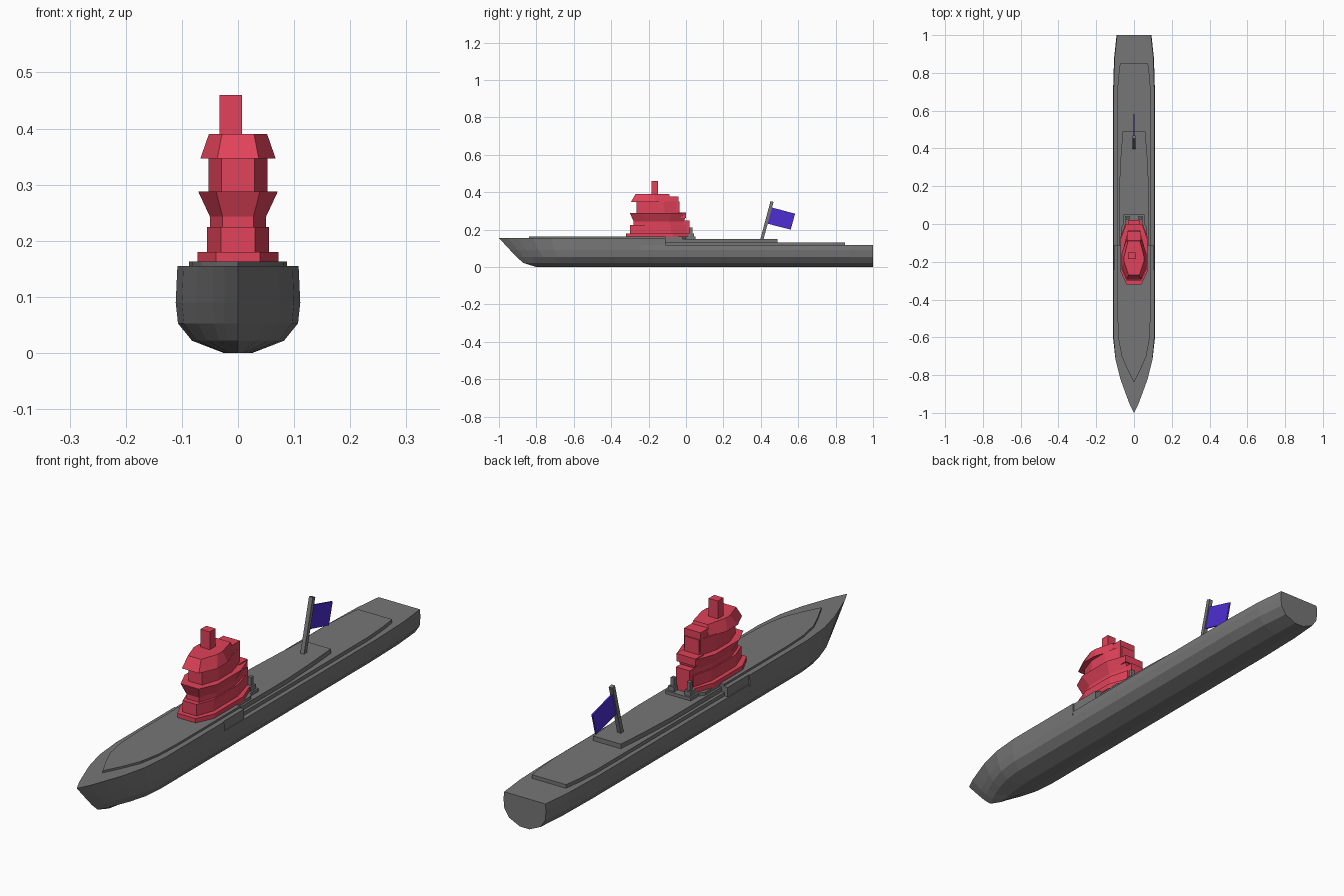
import bpy, bmesh
from mathutils import Vector

if "Cube" in bpy.data.objects:
    bpy.data.objects.remove(bpy.data.objects["Cube"])


def material(name, rgb):
    m = bpy.data.materials.new(name)
    m.use_nodes = True
    m.diffuse_color = (*rgb, 1)
    bsdf = next(n for n in m.node_tree.nodes if n.type == 'BSDF_PRINCIPLED')
    bsdf.inputs["Base Color"].default_value = (*rgb, 1)
    bsdf.inputs["Roughness"].default_value = 0.8
    return m


grey = material("hull grey", (0.18, 0.18, 0.18))
red = material("tower red", (0.75, 0.055, 0.1))
violet = material("flag violet", (0.075, 0.027, 0.65))


def finish(name, bm, mat):
    bmesh.ops.remove_doubles(bm, verts=bm.verts, dist=0.0001)
    bmesh.ops.recalc_face_normals(bm, faces=bm.faces)
    mesh = bpy.data.meshes.new(name)
    bm.to_mesh(mesh)
    bm.free()
    mesh.materials.append(mat)
    obj = bpy.data.objects.new(name, mesh)
    bpy.context.collection.objects.link(obj)
    return obj


def loft(name, rings, mat):
    """Skin closed rings of points and cap both ends."""
    bm = bmesh.new()
    rows = [[bm.verts.new(p) for p in ring] for ring in rings]
    n = len(rows[0])
    for a, b in zip(rows, rows[1:]):
        for i in range(n):
            j = (i + 1) % n
            bm.faces.new((a[i], a[j], b[j], b[i]))
    bm.faces.new(rows[0])
    bm.faces.new(rows[-1])
    return finish(name, bm, mat)


def plate(name, half, z0, z1, mat=grey):
    """Symmetric deck outline from (half width, y) points."""
    outline = half + [(-x, y) for x, y in reversed(half) if x > 0]
    return loft(name, [[(x, y, z) for x, y in outline] for z in (z0, z1)], mat)


def box(name, x0, x1, y0, y1, z0, z1, mat):
    outline = [(x0, y0), (x1, y0), (x1, y1), (x0, y1)]
    return loft(name, [[(x, y, z) for x, y in outline] for z in (z0, z1)], mat)


def tier(name, *levels):
    """Tower storey: each level is half width, front y, back y, z."""
    rings = []
    for w, f, b, z in levels:
        half = [(w * 0.55, f), (w, f + 0.07), (w, b - 0.08), (w * 0.6, b)]
        rings.append([(x, y, z) for x, y in half]
                     + [(-x, y, z) for x, y in reversed(half)])
    return loft(name, rings, red)


# Hull: waterlines of half width, height and stem position
levels = [(0.025, 0, -0.8), (0.082, 0.022, -0.87), (0.107, 0.053, -0.905),
          (0.111, 0.09, -0.94), (0.108, 0.155, -1)]
stations = []
for t, f in [(0, 0), (0.12, 0.22), (0.25, 0.4), (0.45, 0.67), (0.7, 0.9), (1, 1)]:
    stations.append([(w * f, s + (-0.6 - s) * t, z) for w, z, s in levels])
for y, f, top in [(-0.24, 1, 0.155), (-0.24, 1, 0.118), (0.7, 1, 0.118),
                  (0.88, 0.95, 0.118), (1, 0.83, 0.118)]:
    stations.append([(w * f, y, min(z, top)) for w, z, s in levels])

bm = bmesh.new()
rows = [[bm.verts.new(p) for p in st]
        + [bm.verts.new((-x, y, z)) for x, y, z in reversed(st)] for st in stations]
for a, b in zip(rows, rows[1:]):
    for i in range(len(a)):
        j = (i + 1) % len(a)
        bm.faces.new((a[i], a[j], b[j], b[i]))
bm.faces.new(rows[-1])
bmesh.ops.dissolve_degenerate(bm, dist=0.0001, edges=bm.edges)
finish("hull", bm, grey)

# Deck plates
plate("fore_deck", [(0, -0.84), (0.035, -0.77), (0.065, -0.7), (0.082, -0.61),
                    (0.087, -0.5), (0.087, -0.11)], 0.15, 0.163)
plate("side_step", [(0.104, -0.245), (0.104, -0.11)], 0.115, 0.155)
plate("aft_deck", [(0.09, -0.15), (0.09, 0.68), (0.083, 0.78), (0.074, 0.85)], 0.11, 0.132)
plate("upper_aft_deck", [(0.078, -0.15), (0.078, 0.2), (0.07, 0.36), (0.06, 0.49)], 0.12, 0.15)
plate("tower_platform", [(0.07, -0.15), (0.07, -0.02), (0.055, 0.0), (0.055, 0.05)],
      0.14, 0.162)

# Tower storeys
tier("tower_base", (0.072, -0.32, 0.01, 0.16), (0.072, -0.32, 0.01, 0.18))
tier("tower_lower", (0.055, -0.3, 0.0, 0.18), (0.055, -0.3, 0.0, 0.225))
tier("tower_gallery", (0.05, -0.28, -0.01, 0.225), (0.05, -0.28, -0.01, 0.243),
     (0.071, -0.3, 0.0, 0.288))
tier("tower_upper", (0.053, -0.265, -0.035, 0.28), (0.053, -0.265, -0.035, 0.35))
tier("tower_roof", (0.067, -0.295, -0.08, 0.347), (0.052, -0.27, -0.09, 0.39))
box("tower_back_room", -0.036, 0.036, -0.11, -0.04, 0.3, 0.378, red)
box("tower_back_balcony", -0.042, 0.042, -0.05, 0.0, 0.262, 0.292, red)
box("tower_back_block", -0.03, 0.03, -0.03, 0.02, 0.16, 0.25, red)
box("tower_mast", -0.033, 0.007, -0.185, -0.15, 0.385, 0.46, red)

# Deck fittings behind the tower
for side, label in ((1, "left"), (-1, "right")):
    x = side * 0.035
    box("deck_post_" + label, x - 0.007, x + 0.007, 0.02, 0.035, 0.16, 0.212, grey)
    box("deck_locker_" + label, x - 0.013, x + 0.013, 0.01, 0.042, 0.16, 0.18, grey)

# Leaning flagpole and its flag
foot, head = Vector((0, 0.405, 0.145)), Vector((0, 0.46, 0.35))
square = [(-0.008, -0.008), (0.008, -0.008), (0.008, 0.008), (-0.008, 0.008)]
loft("flagpole", [[(x, p.y + y, p.z - 0.27 * y) for x, y in square]
                  for p in (foot, head)], grey)
corners = [(0.46, 0.318), (0.583, 0.285), (0.56, 0.2), (0.435, 0.232)]
loft("flag", [[(x, y, z) for y, z in corners] for x in (-0.003, 0.003)], violet)
